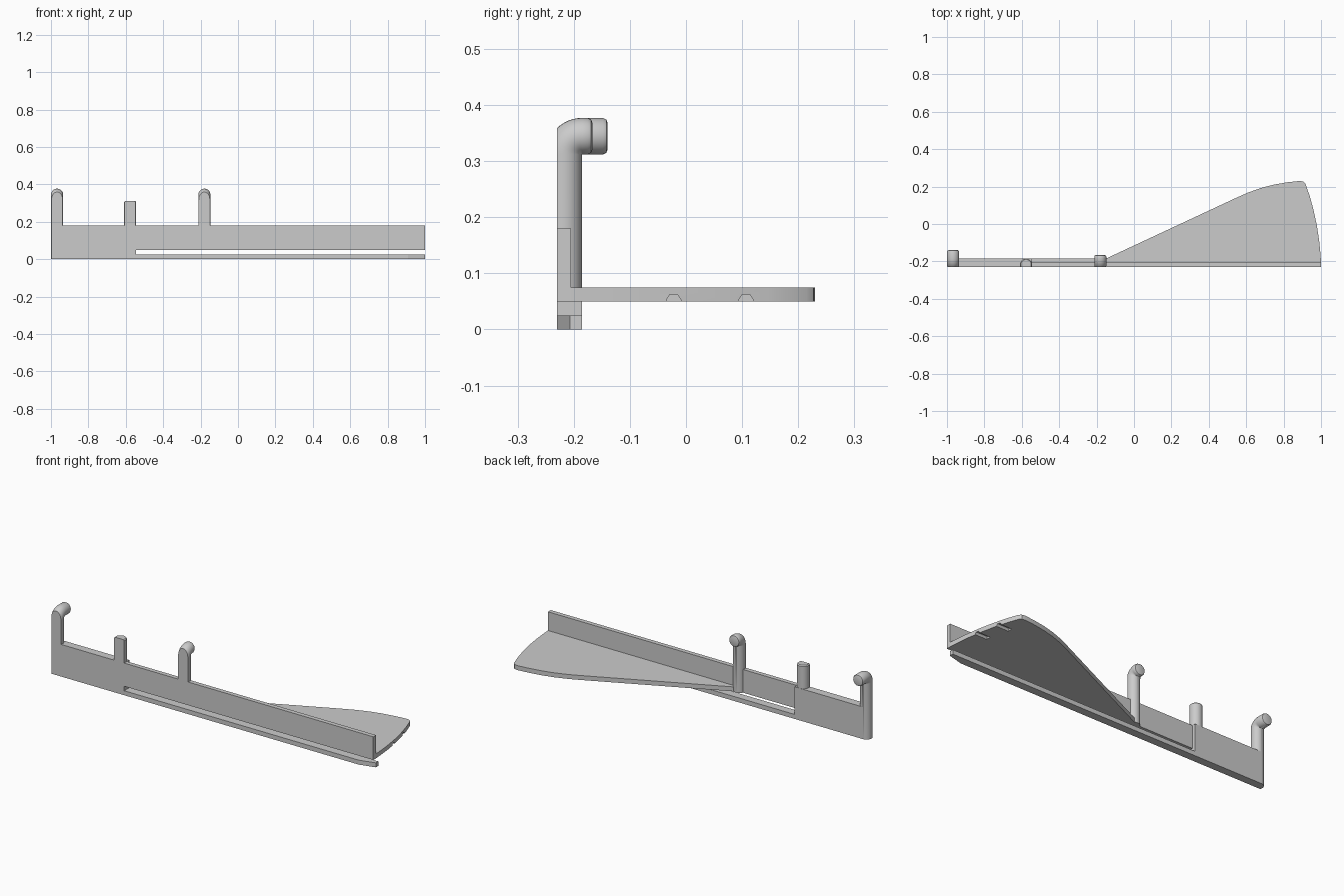
import bpy, bmesh, math
from mathutils import Vector

cube = bpy.data.objects.get("Cube")
if cube:
    bpy.data.objects.remove(cube, do_unlink=True)

grey = bpy.data.materials.new("plain grey")
grey.use_nodes = True
COLOUR = (0.6, 0.6, 0.6, 1)
grey.diffuse_color = COLOUR
grey.node_tree.nodes["Principled BSDF"].inputs["Base Color"].default_value = COLOUR

FRONT, BACK, THIN = -0.23, -0.185, -0.205
SLOT_END = -0.545
R = 0.0325


def finish(name, bm, smooth=False):
    bmesh.ops.recalc_face_normals(bm, faces=bm.faces)
    mesh = bpy.data.meshes.new(name)
    bm.to_mesh(mesh)
    bm.free()
    mesh.materials.append(grey)
    obj = bpy.data.objects.new(name, mesh)
    bpy.context.collection.objects.link(obj)
    if smooth:
        bpy.ops.object.select_all(action="DESELECT")
        obj.select_set(True)
        bpy.context.view_layer.objects.active = obj
        bpy.ops.object.shade_smooth_by_angle(angle=math.radians(35))
    return obj


def prism(name, points, push, smooth=False):
    """Extrude a flat outline along a vector."""
    bm = bmesh.new()
    face = bm.faces.new([bm.verts.new(p) for p in points])
    out = bmesh.ops.extrude_face_region(bm, geom=[face], use_keep_orig=True)
    moved = [g for g in out["geom"] if isinstance(g, bmesh.types.BMVert)]
    bmesh.ops.translate(bm, verts=moved, vec=Vector(push))
    return finish(name, bm, smooth)


def slab(name, x0, x1, y0, y1, z0, z1):
    corners = [(x0, y0, z0), (x1, y0, z0), (x1, y1, z0), (x0, y1, z0)]
    return prism(name, corners, (0, 0, z1 - z0))


def peg(name, x, z0, top=None, reach=None):
    """Round peg with a flat front; bends backwards when given a reach."""
    cy = BACK - R
    rings = [(cy, z0, 0, R)]                       # y, z, bend angle, radius
    if reach is None:
        rings += [(cy, top - 0.005, 0, R), (cy, top, 0, R - 0.005)]
    else:
        pz = 0.312
        for i in range(13):
            a = math.pi / 2 * i / 12
            rings.append((BACK - R * math.cos(a), pz + R * math.sin(a), a, R))
        quarter = math.pi / 2
        rings += [(reach - 0.008, pz + R, quarter, R),
                  (reach - 0.002, pz + R, quarter, R - 0.003),
                  (reach, pz + R, quarter, R - 0.008)]
    bm = bmesh.new()
    n = 32
    loops = []
    for y, z, a, r in rings:
        loop = []
        for k in range(n):
            t = math.tau * k / n
            s = r * math.sin(t)
            loop.append(bm.verts.new((x + r * math.cos(t),
                                      y - s * math.cos(a), z + s * math.sin(a))))
        loops.append(loop)
    for a, b in zip(loops, loops[1:]):
        for k in range(n):
            j = (k + 1) % n
            bm.faces.new((a[k], a[j], b[j], b[k]))
    bm.faces.new(loops[0])
    bm.faces.new(loops[-1])
    bmesh.ops.remove_doubles(bm, verts=bm.verts, dist=1e-5)
    # slice the front flat
    bmesh.ops.bisect_plane(bm, geom=bm.verts[:] + bm.edges[:] + bm.faces[:],
                           plane_co=(0, FRONT, 0), plane_no=(0, -1, 0),
                           clear_outer=True)
    rim = [e for e in bm.edges if e.is_boundary]
    bmesh.ops.holes_fill(bm, edges=rim, sides=0)
    return finish(name, bm, True)


# Upright plate and the thick block at its right end
slab("front_wall", SLOT_END, 1, FRONT, THIN, 0.05, 0.18)
slab("end_block", -1 + R, SLOT_END, FRONT, BACK, 0, 0.18)

# Spring arm under the slot, tapered at its free end
arm = [(SLOT_END, FRONT), (0.91, FRONT), (1, -0.207), (1, BACK), (SLOT_END, BACK)]
prism("lower_arm", [(x, y, 0) for x, y in arm], (0, 0, 0.025))

# Pegs along the right half
peg("end_hook", -1 + R, 0, reach=-0.14)
peg("middle_peg", -0.577, 0.17, top=0.31)
peg("inner_hook", -0.18, 0.05, reach=-0.167)

# Horizontal fin with a curved tip
fin_outline = [(-0.2, THIN), (-0.15, BACK), (0.54, 0.137), (0.61, 0.168),
               (0.68, 0.193), (0.75, 0.211), (0.82, 0.223), (0.885, 0.23),
               (0.905, 0.227), (0.917, 0.215), (0.94, 0.148), (0.96, 0.075),
               (0.978, -0.01), (0.99, -0.09), (0.997, -0.16), (1, THIN)]
fin = prism("fin", [(x, y, 0.05) for x, y in fin_outline], (0, 0, 0.025), True)

# Two short grooves in the underside of the fin tip
for i, (x, y) in enumerate([(0.91, -0.022), (0.88, 0.107)]):
    shape = [(-0.014, -0.01), (0.014, -0.01), (0.013, 0.003), (0.007, 0.012),
             (-0.007, 0.012), (-0.013, 0.003)]
    cutter = prism(f"groove_cutter_{i}", [(x, y + a, 0.05 + b) for a, b in shape],
                   (0.15, 0, 0))
    cutter.hide_render = True
    cutter.hide_viewport = True
    cut = fin.modifiers.new("groove", "BOOLEAN")
    cut.operation = "DIFFERENCE"
    cut.solver = "EXACT"
    cut.object = cutter
